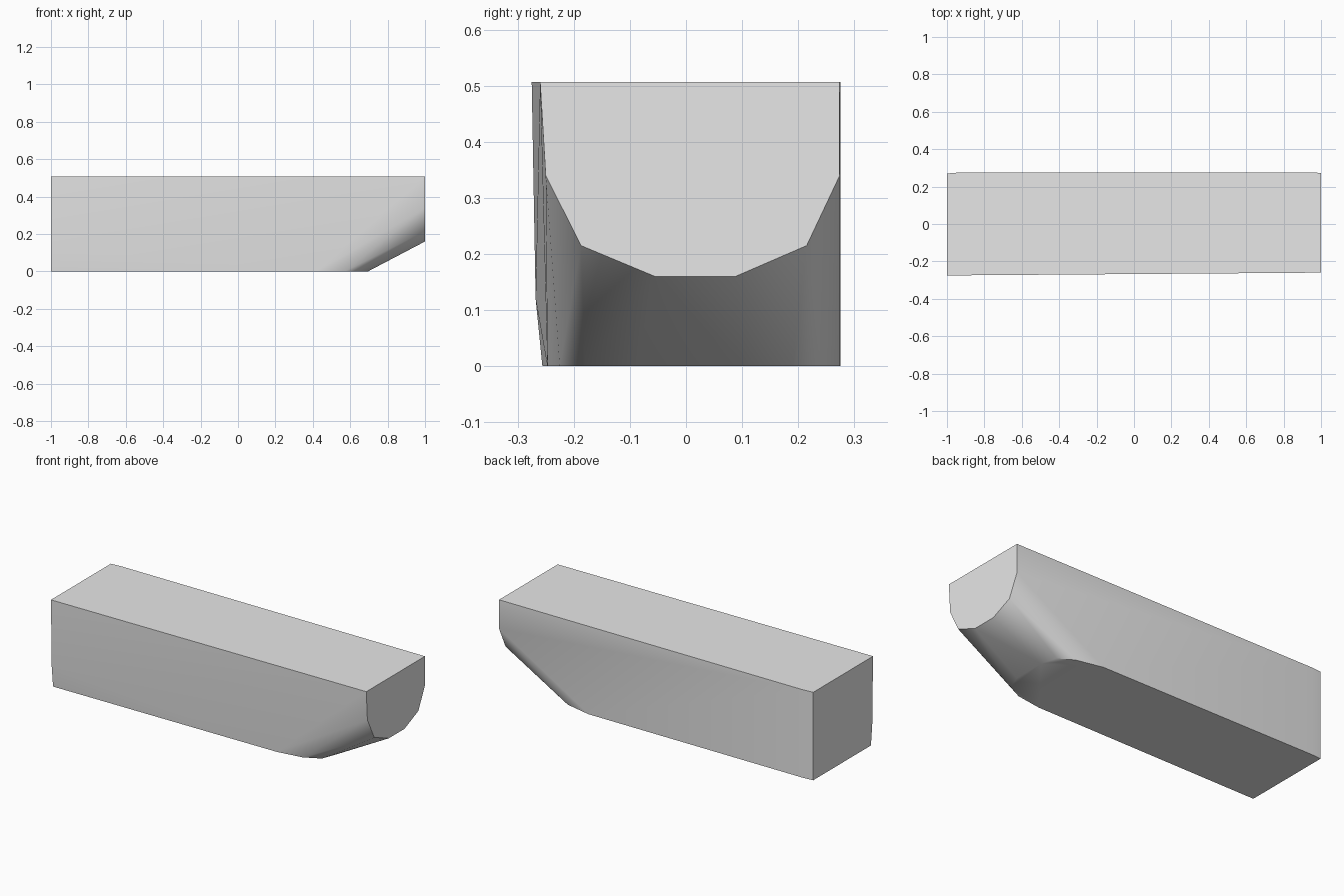
import bpy
import bmesh

if "Cube" in bpy.data.objects:
    bpy.data.objects.remove(bpy.data.objects["Cube"], do_unlink=True)

TOP = 0.507

grey = bpy.data.materials.new("light grey")
grey.use_nodes = True
grey.diffuse_color = (0.8, 0.8, 0.8, 1)
grey.node_tree.nodes["Principled BSDF"].inputs["Base Color"].default_value = (0.8, 0.8, 0.8, 1)

# Rounded nose section (y, z)
nose = [(-0.26, TOP), (-0.25, 0.34), (-0.187, 0.215), (-0.055, 0.16),
        (0.088, 0.16), (0.215, 0.215), (0.274, 0.34), (0.274, TOP)]
# Square tail section (y, z), slightly bowed on the front side
tail = [(-0.275, TOP), (-0.268, 0.12), (-0.256, 0), (0.27, 0), (0.27, TOP)]
# Rounded end of the flat underside (x, y)
keel = [(0.42, -0.247), (0.57, -0.225), (0.66, -0.18), (0.695, -0.09),
        (0.695, 0.1), (0.67, 0.19), (0.585, 0.24), (0.43, 0.274)]

points = [(1, y, z) for y, z in nose]
points += [(-1, y, z) for y, z in tail]
points += [(x, y, 0) for x, y in keel]
points += [(-0.94, 0.275, z) for z in (0, TOP)]

# Hull body wrapped around the sections
bm = bmesh.new()
for p in points:
    bm.verts.new(p)
bmesh.ops.convex_hull(bm, input=bm.verts)
bmesh.ops.dissolve_limit(bm, angle_limit=0.002, verts=bm.verts, edges=bm.edges)
bmesh.ops.recalc_face_normals(bm, faces=bm.faces)
mesh = bpy.data.meshes.new("hull_body")
bm.to_mesh(mesh)
bm.free()
mesh.materials.append(grey)

body = bpy.data.objects.new("hull_body", mesh)
bpy.context.collection.objects.link(body)
bpy.context.view_layer.objects.active = body
body.select_set(True)
bpy.ops.object.shade_smooth_by_angle(angle=0.6)
